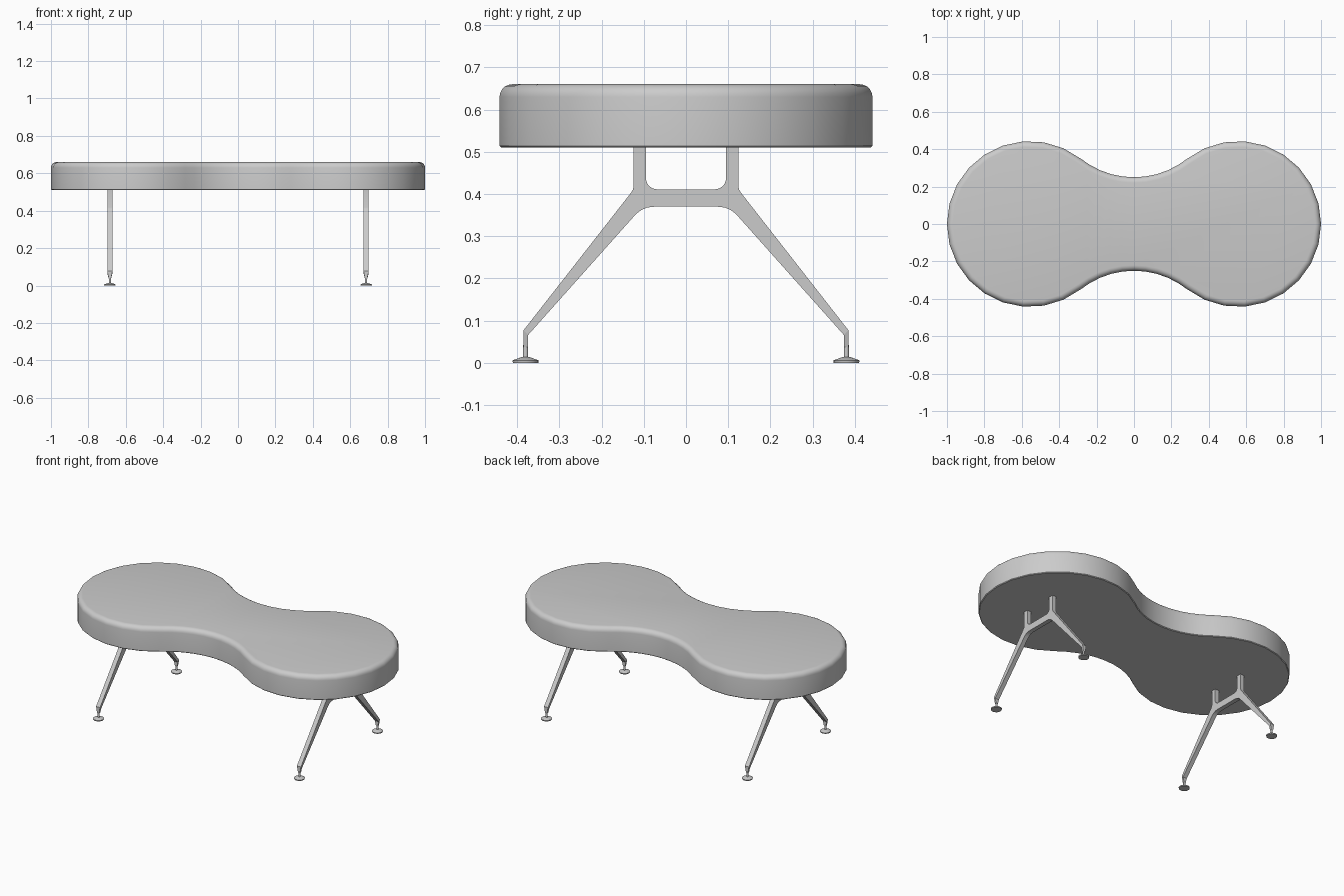
import bpy
import bmesh
from math import sin, cos, pi, radians, atan2, hypot

old = bpy.data.objects.get("Cube")
if old:
    bpy.data.objects.remove(old, do_unlink=True)

grey = bpy.data.materials.new("light grey")
grey.use_nodes = True
colour = (0.6, 0.6, 0.6, 1)
grey.diffuse_color = colour
grey.node_tree.nodes["Principled BSDF"].inputs["Base Color"].default_value = colour


def loft(name, rings, angle=35):
    """Skin a stack of equal-length rings and cap both ends."""
    bm = bmesh.new()
    loops = [[bm.verts.new(p) for p in ring] for ring in rings]
    n = len(loops[0])
    for a, b in zip(loops, loops[1:]):
        for i in range(n):
            j = (i + 1) % n
            bm.faces.new((a[i], a[j], b[j], b[i]))
    bm.faces.new(loops[0][::-1])
    bm.faces.new(loops[-1])
    bmesh.ops.recalc_face_normals(bm, faces=bm.faces)
    mesh = bpy.data.meshes.new(name)
    bm.to_mesh(mesh)
    bm.free()
    mesh.materials.append(grey)
    obj = bpy.data.objects.new(name, mesh)
    bpy.context.collection.objects.link(obj)
    bpy.ops.object.select_all(action="DESELECT")
    obj.select_set(True)
    bpy.context.view_layer.objects.active = obj
    bpy.ops.object.shade_smooth_by_angle(angle=radians(angle))
    return obj


def arc(cx, cy, r, start, end, steps):
    return [(cx + r * cos(start + (end - start) * i / steps),
             cy + r * sin(start + (end - start) * i / steps))
            for i in range(steps + 1)]


# Cushion: two round lobes joined by tangent waist arcs
LOBE_X, LOBE_R, WAIST_Y = 0.557, 0.443, 0.25
WAIST_R = ((LOBE_X**2 + WAIST_Y**2 - LOBE_R**2) / (2 * (LOBE_R - WAIST_Y)))
WAIST_C = WAIST_Y + WAIST_R


def outline(inset, z):
    t = atan2(WAIST_C, -LOBE_X)
    right = arc(LOBE_X, 0, LOBE_R - inset, -t, t, 18)
    back = arc(0, WAIST_C, WAIST_R + inset, t - pi, -t, 10)[1:-1]
    half = right + back
    return [(x, y, z) for x, y in half] + [(-x, -y, z) for x, y in half]


TOP, BOTTOM, ROUND = 0.66, 0.51, 0.03
rings = [outline(0.004, BOTTOM), outline(0, BOTTOM + 0.004)]
for k in range(6):
    a = k * pi / 10
    rings.append(outline(ROUND * (1 - cos(a)), TOP - ROUND * (1 - sin(a))))
loft("cushion", rings)

# Half of the leg frame profile (y, z), from crossbar top round to its underside
half = [(0.068, 0.411)]
half += arc(0.068, 0.438, 0.027, -pi / 2, 0, 6)[1:]
half += [(0.095, 0.515), (0.124, 0.515), (0.124, 0.418), (0.126, 0.410),
         (0.131, 0.402), (0.385, 0.077), (0.374, 0.066), (0.118, 0.353),
         (0.106, 0.362), (0.092, 0.368), (0.075, 0.370)]
profile = half + [(-y, z) for y, z in reversed(half)]


def disc(x, y, r, z):
    return [(px, py, z) for px, py in arc(x, y, r, 0, 2 * pi, 20)[:-1]]


for side, sx in (("left", 1), ("right", -1)):
    cx = sx * 0.685
    loft(side + "_leg_frame",
         [[(cx + w, y, z) for y, z in profile] for w in (-0.0135, 0.0135)])
    for end, sy in (("front", -1), ("back", 1)):
        # Ankle tapers from the leg's width down to the foot stem
        levels = [(0.0135, 0.077, 0.066), (0.0065, 0.038, 0.038)]
        ankle = [[(cx - w, sy * 0.385, zo), (cx + w, sy * 0.385, zo),
                  (cx + w, sy * 0.374, zi), (cx - w, sy * 0.374, zi)]
                 for w, zo, zi in levels]
        loft(f"{end}_{side}_ankle", ankle)
        # Stem and flared glide foot
        foot = [(0.030, 0), (0.031, 0.006), (0.009, 0.014),
                (0.006, 0.014), (0.006, 0.042)]
        loft(f"{end}_{side}_foot",
             [disc(cx, sy * 0.38, r, z) for r, z in foot], 30)
